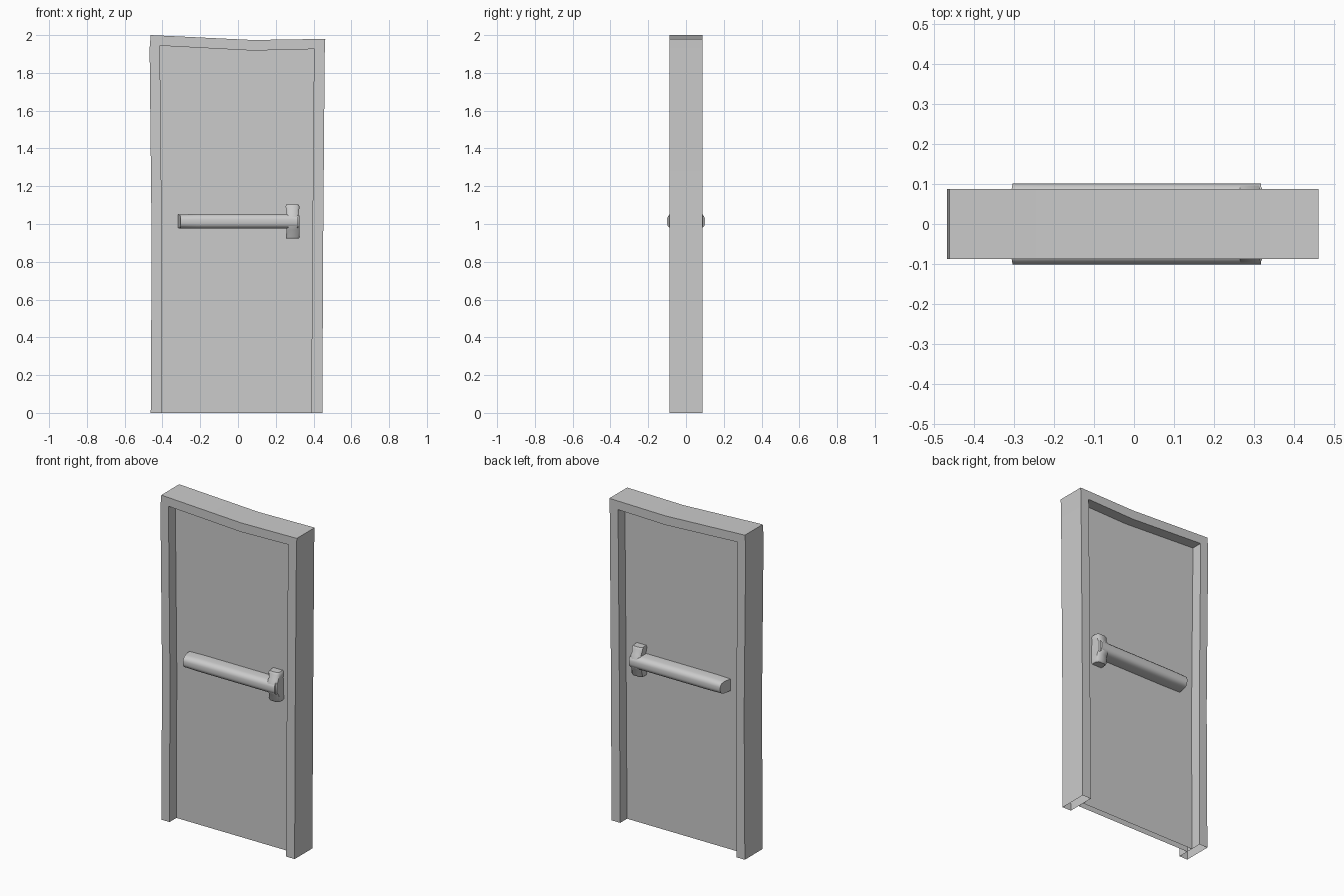
import bpy, bmesh

if "Cube" in bpy.data.objects:
    bpy.data.objects.remove(bpy.data.objects["Cube"])

D = 0.087      # half depth of the frame
P = 0.02       # half thickness of the door leaf

# Warped outlines (x, z), from left foot over the top to right foot
OUTER = [(-.462, 0), (-.457, .9), (-.468, 1.93), (-.462, 2.0), (.08, 1.974),
         (.462, 1.98), (.459, 1.9), (.45, .8), (.447, 0)]
INNER = [(-.406, 0), (-.403, .9), (-.413, 1.9), (-.413, 1.944), (.08, 1.918),
         (.404, 1.926), (.402, 1.87), (.393, .8), (.388, 0)]


def finish(name, bm, smooth=None):
    bmesh.ops.recalc_face_normals(bm, faces=bm.faces)
    me = bpy.data.meshes.new(name)
    bm.to_mesh(me)
    bm.free()
    ob = bpy.data.objects.new(name, me)
    bpy.context.collection.objects.link(ob)
    if smooth:
        bpy.ops.object.select_all(action='DESELECT')
        ob.select_set(True)
        bpy.context.view_layer.objects.active = ob
        bpy.ops.object.shade_smooth_by_angle(angle=smooth)
    return ob


def loft(bm, rings, closed=True, caps=False):
    """Bridge consecutive rings of points with quads."""
    vs = [[bm.verts.new(p) for p in r] for r in rings]
    n = len(vs[0])
    for a, b in zip(vs, vs[1:]):
        for i in range(n if closed else n - 1):
            j = (i + 1) % n
            bm.faces.new((a[i], a[j], b[j], b[i]))
    if caps:
        bm.faces.new(vs[0])
        bm.faces.new(vs[-1])


# Door frame: hollow casing, open underneath
bm = bmesh.new()
rings = [[(x, y, z) for x, z in pts] for pts, y in
         ((INNER, D), (OUTER, D), (OUTER, -D), (INNER, -D), (INNER, D))]
loft(bm, rings, closed=False)
bmesh.ops.remove_doubles(bm, verts=bm.verts, dist=1e-5)
finish("door_frame", bm, 0.6)

# Door leaf: two skins meeting the frame
bm = bmesh.new()
for y in (-P, P):
    bm.faces.new([bm.verts.new((x, y, z)) for x, z in INNER])
finish("door_leaf", bm)


def push_bar(side, name):
    """Horizontal bar with rounded front, slightly tapered at both ends."""
    half = [(P, .039), (.07, .039), (.088, .033), (.098, .022), (.101, .01)]
    prof = half + [(d, -z) for d, z in reversed(half)]
    bm = bmesh.new()
    rings = []
    for x, lean, s in ((-.318, .014, .93), (-.21, 0, 1), (.27, 0, 1), (.322, -.004, 1)):
        rings.append([(x + lean * (d - P) / .08, side * d, 1.014 + z * s) for d, z in prof])
    loft(bm, rings, caps=True)
    finish(name, bm, 0.7)


def bracket(side, name):
    """Upright latch housing, deepest where the bar meets it."""
    bm = bmesh.new()
    rings = []
    for z, d, x0, x1 in ((.922, .066, .256, .322), (.932, .074, .253, .327),
                         (.97, .080, .258, .325), (.99, .096, .255, .325),
                         (1.04, .096, .255, .325), (1.06, .080, .258, .322),
                         (1.092, .074, .252, .326), (1.104, .066, .256, .320)):
        rings.append([(x, side * y, z) for x, y in
                      ((x0, P), (x0, d - .012), (x0 + .012, d),
                       (x1 - .012, d), (x1, d - .012), (x1, P))])
    loft(bm, rings, caps=True)
    finish(name, bm, 0.7)


# Same hardware on both faces of the door
for side, tag in ((-1, "front"), (1, "back")):
    push_bar(side, "push_bar_" + tag)
    bracket(side, "latch_housing_" + tag)
